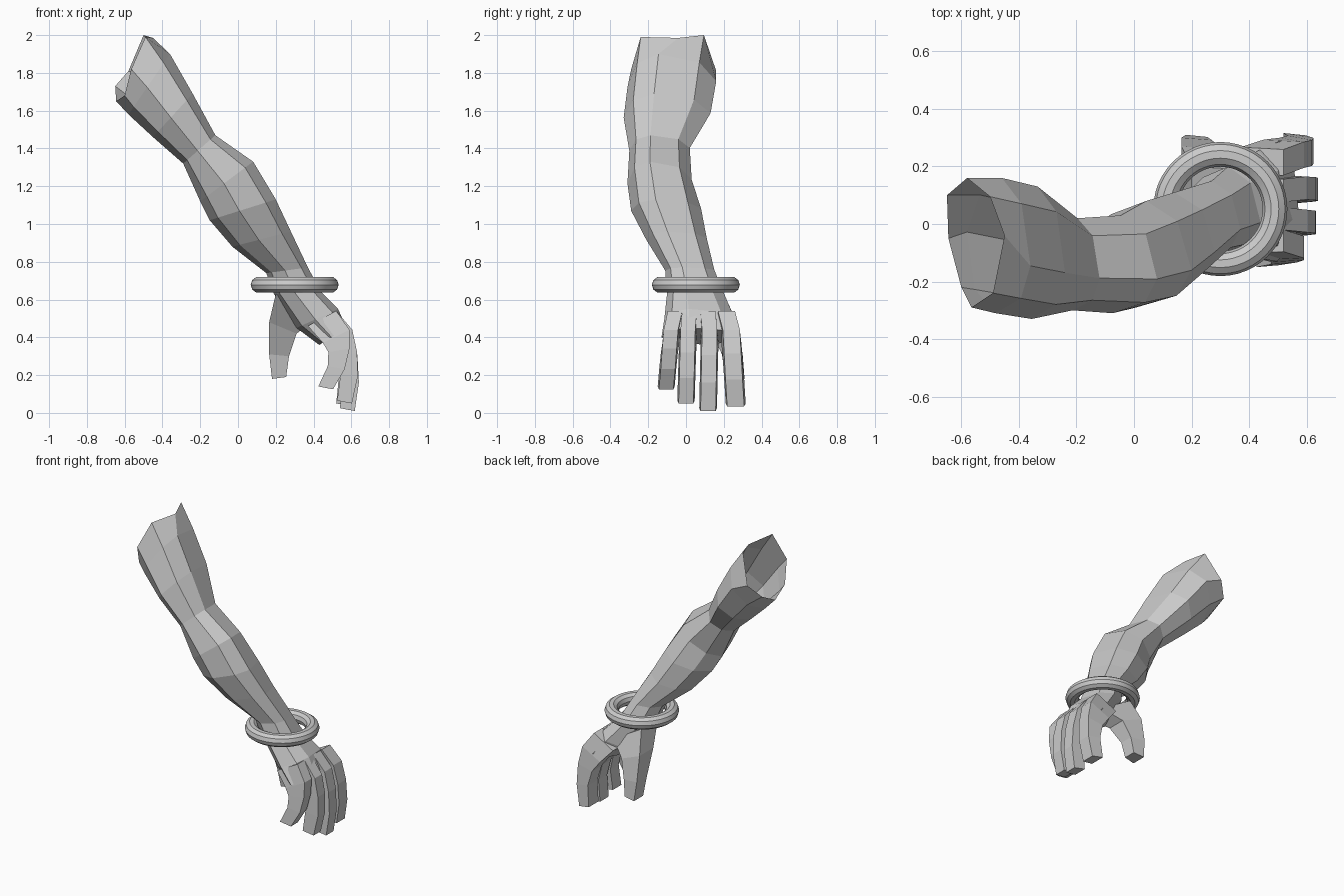
import bpy, bmesh, math

if "Cube" in bpy.data.objects:
    bpy.data.objects.remove(bpy.data.objects["Cube"])

# Unit cross-sections: a runs from inner (-1) to outer (+1) side, b runs along y
ROUND = [(1, -.3), (.72, .62), (.1, 1), (-.6, .75), (-1, .2), (-.75, -.65), (-.1, -1), (.7, -.78)]
SQUARE = [(1, -.85), (1, .85), (-1, 1), (-1, -1)]


def ring_points(ring, section):
    """Ring: inner (x, z), outer (x, z), y_min, y_max."""
    xi, zi, xo, zo, y0, y1 = ring
    return [((xi + xo) / 2 + a * (xo - xi) / 2,
             (y0 + y1) / 2 + b * (y1 - y0) / 2,
             (zi + zo) / 2 + a * (zo - zi) / 2) for a, b in section]


def loft(name, rings, section, rim=None):
    """Skin the rings; an explicit rim replaces the start cap with an open edge."""
    bm = bmesh.new()
    loops = [ring_points(r, section) for r in rings]
    if rim:
        loops.insert(0, rim)
    loops = [[bm.verts.new(p) for p in loop] for loop in loops]
    n = len(section)
    for p, q in zip(loops, loops[1:]):
        for i in range(n):
            j = (i + 1) % n
            bm.faces.new((p[i], p[j], q[j], q[i]))
    bm.faces.new(loops[-1])
    if not rim:
        bm.faces.new(loops[0][::-1])
    bmesh.ops.recalc_face_normals(bm, faces=bm.faces)
    mesh = bpy.data.meshes.new(name)
    bm.to_mesh(mesh)
    bm.free()
    obj = bpy.data.objects.new(name, mesh)
    bpy.context.collection.objects.link(obj)


# Arm and palm, with an uneven open rim at the shoulder end
RIM = [(-.45, -.04, 1.985), (-.50, .095, 2.0), (-.58, .16, 1.81), (-.65, .10, 1.73),
       (-.645, -.05, 1.65), (-.60, -.22, 1.68), (-.565, -.29, 1.82), (-.49, -.24, 1.99)]
loft("arm", [
    (-.58, 1.58, -.36, 1.90, -.31, .16),
    (-.45, 1.46, -.24, 1.69, -.33, .13),
    (-.29, 1.32, -.12, 1.47, -.30, .02),
    (-.20, 1.12, .08, 1.33, -.31, .03),
    (-.15, 1.02, .20, 1.13, -.29, .08),
    (-.03, .88, .28, .96, -.21, .11),
    (.15, .74, .37, .77, -.11, .15),
    (.19, .63, .44, .64, -.10, .20),
    (.31, .45, .53, .55, -.115, .255),
    (.43, .36, .575, .45, -.13, .29),
], ROUND, rim=RIM)

# Thumb with its webbing
loft("thumb", [
    (.20, .63, .42, .50, .02, .20),
    (.165, .48, .31, .42, .12, .27),
    (.165, .31, .27, .30, .19, .30),
    (.18, .18, .255, .19, .21, .31),
], SQUARE)

# Fingers: knuckle y, tip y, half width, x shift, tip curl, tip z
FINGERS = [("little_finger", -.08, -.105, .045, -.01, -.105, .125),
           ("ring_finger", .01, 0, .046, .005, -.02, .05),
           ("middle_finger", .125, .117, .047, 0, 0, .01),
           ("index_finger", .24, .263, .053, -.01, -.01, .035)]
# Inner x, outer x, fraction along finger, inner and outer z offset
PROFILE = [(.46, .60, 0, -.05, .02), (.52, .632, .3, -.01, .01),
           (.55, .64, .62, .01, -.005), (.54, .618, 1, .015, 0)]
for name, yk, yt, w, dx, curl, z_tip in FINGERS:
    y = yk * .85 + .01
    rings = [(.37, .46, .52, .54, y - w, y + w)]    # root buried in the palm
    for xi, xo, t, zi, zo in PROFILE:
        y = yk + (yt - yk) * t
        z = .42 + (z_tip - .42) * t
        s = dx + curl * t
        rings.append((xi + s, z + zi, xo + s, z + zo, y - w, y + w))
    loft(name, rings, SQUARE)

# Bracelet
bpy.ops.mesh.primitive_torus_add(major_segments=48, minor_segments=10, major_radius=.19,
                                 minor_radius=.043, location=(.30, .052, .678))
bpy.context.object.name = "bracelet"
bpy.ops.object.shade_smooth_by_angle(angle=math.radians(30))
